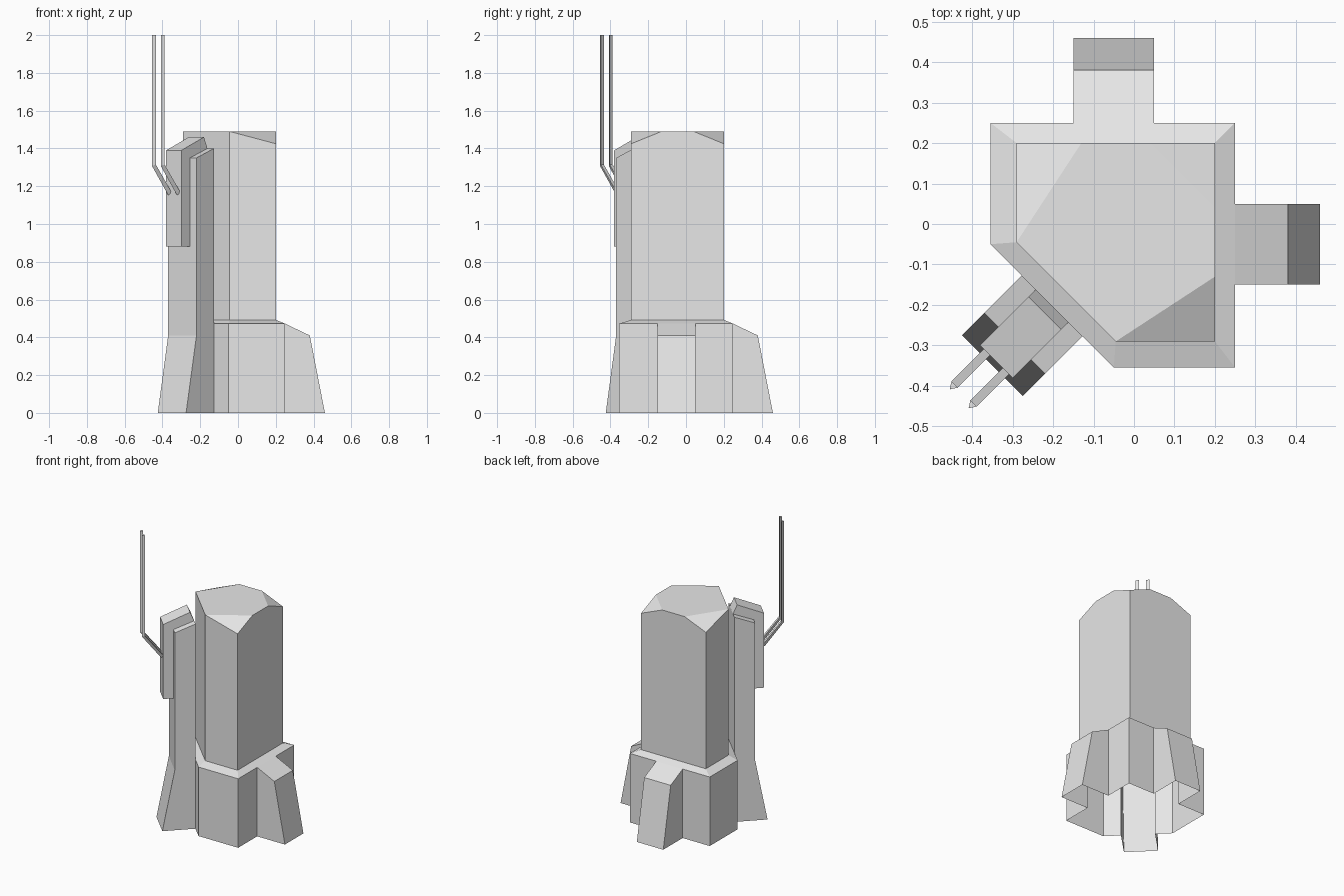
import bpy, bmesh, math
from mathutils import Vector

if "Cube" in bpy.data.objects:
    bpy.data.objects.remove(bpy.data.objects["Cube"])

grey = bpy.data.materials.new("light_grey")
grey.diffuse_color = (0.8, 0.8, 0.8, 1)
grey.use_nodes = True
grey.node_tree.nodes["Principled BSDF"].inputs["Base Color"].default_value = grey.diffuse_color


def make(name, verts, faces):
    me = bpy.data.meshes.new(name)
    me.from_pydata(verts, [], faces)
    bm = bmesh.new()
    bm.from_mesh(me)
    bmesh.ops.recalc_face_normals(bm, faces=bm.faces)
    bm.to_mesh(me)
    bm.free()
    me.materials.append(grey)
    ob = bpy.data.objects.new(name, me)
    bpy.context.collection.objects.link(ob)
    return ob


def place(r, t, z, angle):
    """Outward distance r, sideways t, about the body axis at (-.05, -.05)."""
    c, s = math.cos(angle), math.sin(angle)
    return (-0.05 + r * c - t * s, -0.05 + r * s + t * c, z)


def extrude_profile(name, profile, half, angle, skip=()):
    """Side profile (r, z) extruded sideways; skip lists open strips."""
    n = len(profile)
    verts = [place(r, t, z, angle) for t in (-half, half) for r, z in profile]
    faces = [tuple(range(n)), tuple(range(2 * n - 1, n - 1, -1))]
    for i in range(n):
        if i not in skip:
            j = (i + 1) % n
            faces.append((i, i + n, j + n, j))
    return make(name, verts, faces)


# Body shell: flared base, sloping shoulder, column with three clipped corners
outline = [(-.05, -.355), (.25, -.355), (.25, -.15), (.25, .05), (.25, .25),
           (.05, .25), (-.15, .25), (-.355, .25), (-.355, -.05),
           (-.2775, -.1275), (-.1275, -.2775)]
inner = [(-.045, -.29), (.2, -.29), (.2, .2), (-.29, .2), (-.29, -.045)]
LOW, TOP = 1.425, 1.49
rim = [(-.045, -.29, TOP), (.2, -.29, LOW), (.2, -.13, TOP), (.2, .04, TOP),
       (.2, .2, LOW), (.04, .2, TOP), (-.13, .2, TOP), (-.29, .2, LOW),
       (-.29, -.045, TOP)]
n = len(outline)
verts = [(x, y, 0) for x, y in outline] + [(x, y, .472) for x, y in outline]
verts += [(x, y, .492) for x, y in inner] + rim
I, R = 2 * n, 2 * n + 5
# base walls, left open behind the buttresses
faces = [(i, (i + 1) % n, (i + 1) % n + n, i + n)
         for i in range(n) if i not in (2, 5, 9)]
sides = [((0, 1), (1, 0)), ((1, 2, 3, 4), (4, 3, 2, 1)), ((4, 5, 6, 7), (7, 6, 5, 4)),
         ((7, 8), (8, 7)), ((8, 9, 10, 0), (0, 8))]
for k, (lower, upper) in enumerate(sides):
    a, b = I + k, I + (k + 1) % 5
    faces.append(tuple(n + i for i in lower) + (b, a))   # shoulder
    faces.append((a, b) + tuple(R + i for i in upper))   # column wall
for f in [(0, 2, 3, 5, 6, 8), (0, 1, 2), (3, 4, 5), (6, 7, 8)]:  # roof
    faces.append(tuple(R + i for i in f))
make("tower_body", verts, faces)

# Two low buttresses on the right and back
for name, ang in (("right_buttress", 0), ("back_buttress", math.pi / 2)):
    extrude_profile(name, [(.30, 0), (.51, 0), (.43, .41), (.30, .472)],
                    .10, ang, skip=(0, 3))

# Tall buttress on the chamfered corner, standing clear of the column
DIAG = math.radians(225)
extrude_profile("tall_buttress",
                [(.215, 0), (.424, 0), (.346, .41), (.346, 1.35), (.215, 1.40), (.215, .472)],
                .106, DIAG, skip=(0, 5))

# Equipment box hooked over the tall buttress
extrude_profile("equipment_box",
                [(.410, .88), (.410, 1.39), (.241, 1.46), (.215, 1.40), (.346, 1.35), (.346, .88)],
                .057, DIAG)

# Pair of bent three-sided antennas
for side, name in ((-1, "antenna_a"), (1, "antenna_b")):
    t0 = .033 * side
    verts = []
    for r, z, dz in ((.402, 1.165, -.012), (.523, 1.315, -.008), (.523, 2.0, 0)):
        verts += [place(r, t0 - .011, z, DIAG), place(r, t0 + .011, z, DIAG),
                  place(r + .017, t0, z + dz, DIAG)]
    faces = [(0, 1, 2), (6, 7, 8)]
    for s in (0, 3):
        for i in range(3):
            j = (i + 1) % 3
            faces.append((s + i, s + j, s + j + 3, s + i + 3))
    make(name, verts, faces)
